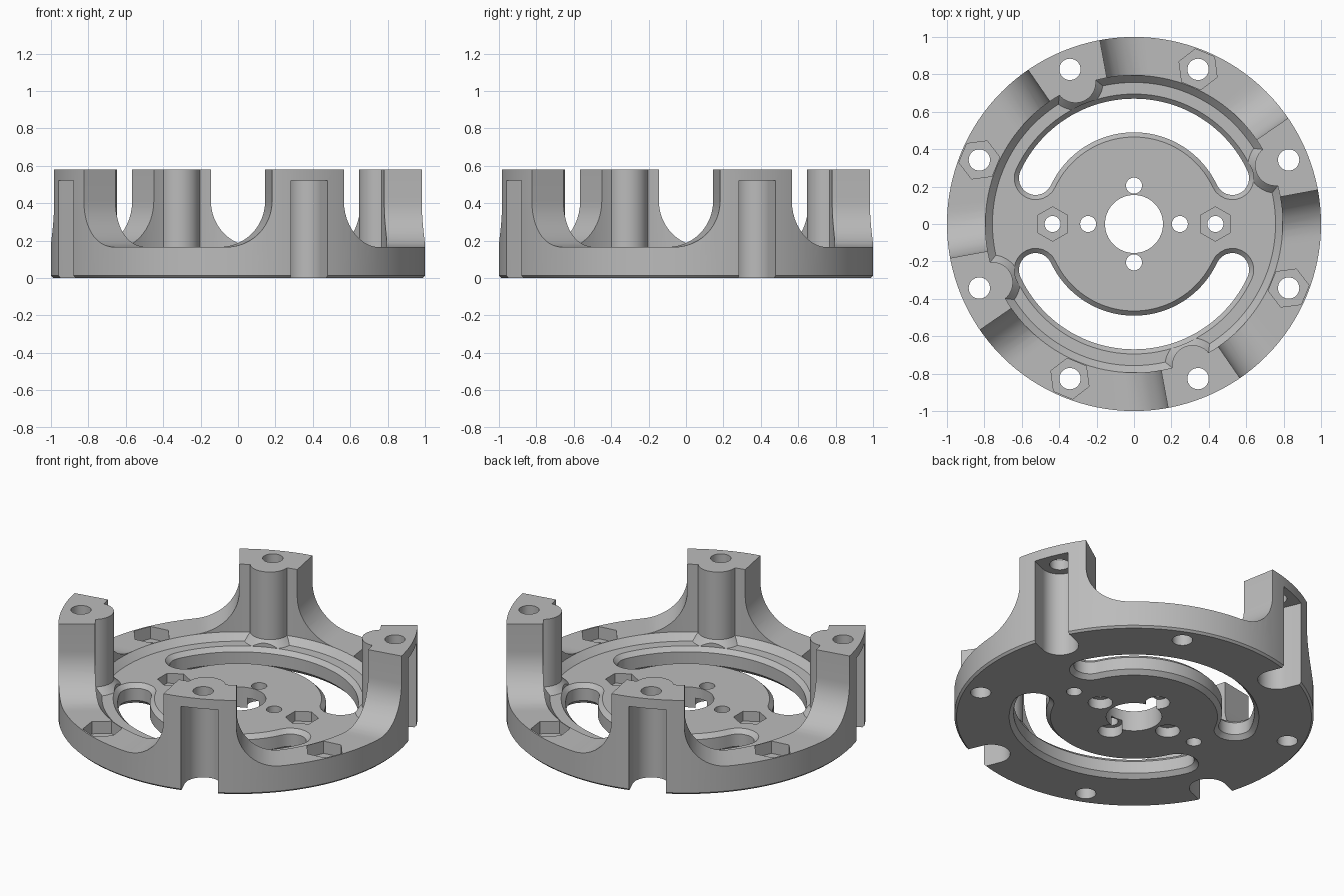
import bpy
import bmesh
from math import sin, cos, pi, radians
from mathutils import Vector, Matrix

cube = bpy.data.objects.get("Cube")
if cube:
    bpy.data.objects.remove(cube)

FLOOR, RIM, TOP = 0.125, 0.165, 0.58
HOLE_R = 0.895
POST_ANGLES = [radians(22.5 + 90 * k) for k in range(4)]
NUT_ANGLES = [radians(67.5 + 90 * k) for k in range(4)]


def circle(r, z, n=32, cx=0.0, cy=0.0, start=0.0):
    return [Vector((cx + r * cos(start + 2 * pi * i / n),
                    cy + r * sin(start + 2 * pi * i / n), z)) for i in range(n)]


def loft(bm, rings, turn=0.0):
    """Skin a stack of equal-length rings and cap both ends."""
    rot = Matrix.Rotation(turn, 3, 'Z')
    loops = [[bm.verts.new(rot @ p) for p in ring] for ring in rings]
    n = len(loops[0])
    for a, b in zip(loops, loops[1:]):
        for i in range(n):
            j = (i + 1) % n
            bm.faces.new((a[i], a[j], b[j], b[i]))
    bm.faces.new(loops[0][::-1])
    bm.faces.new(loops[-1])


def make(name, solids):
    """One object from (rings, turn) pairs."""
    bm = bmesh.new()
    for rings, turn in solids:
        loft(bm, rings, turn)
    bmesh.ops.recalc_face_normals(bm, faces=bm.faces)
    mesh = bpy.data.meshes.new(name)
    bm.to_mesh(mesh)
    bm.free()
    obj = bpy.data.objects.new(name, mesh)
    bpy.context.collection.objects.link(obj)
    return obj


def drill(r, x, y, z0, z1, n=32, start=0.0):
    return [circle(r, z, n, x, y, start) for z in (z0, z1)]


# Dished round body with a full-height outer wall
profile = [(0.988, 0), (1, 0.012), (1, TOP), (0.795, TOP), (0.795, RIM), (0.757, FLOOR)]
body = make("motor_mount", [([circle(r, z, 128) for r, z in profile], 0)])

# Rounded bosses on the inside of the posts, flared at the foot
boss = [circle(r, z, 48, 0.82) for r, z in
        ((0.148, 0.1), (0.148, FLOOR), (0.11, RIM), (0.11, TOP))]
bosses = make("post_bosses", [(boss, a) for a in POST_ANGLES])


# Valleys that leave four posts, filleted into the rim
def valley():
    fillet, half = 0.245, radians(33)
    steps = [(0, 0.9)]
    for i in range(13):
        t = pi / 2 * i / 12
        steps.append((fillet * (1 - cos(t)), RIM + fillet * (1 - sin(t))))
    rings = []
    for d, z in steps:
        ring = []
        for side, r in ((-1, 0.6), (-1, 1.5), (1, 1.5), (1, 0.6)):
            a = side * half
            ring.append(Vector((r * cos(a) + side * d * sin(a),
                                r * sin(a) - side * d * cos(a), z)))
        rings.append(ring)
    return rings


valleys = make("valley_cutter", [(valley(), a) for a in NUT_ANGLES])


# Bolt channels, open at the outside and underneath
def channel(z, r=0.105):
    arc = [Vector((HOLE_R + r * cos(t), r * sin(t), z))
           for t in (pi / 2 + pi * i / 24 for i in range(25))]
    return arc + [Vector((1.2, -r, z)), Vector((1.2, r, z))]


channels = make("channel_cutter", [([channel(-0.1), channel(0.52)], a) for a in POST_ANGLES])


# Curved slots, chamfered above and below
def slot(w, z, mid=0.58, half=radians(65)):
    pts = [(mid + w, -half + 2 * half * i / 48) for i in range(49)]
    ring = [Vector((r * cos(a), r * sin(a), z)) for r, a in pts]
    for end, lo, hi in ((half, 1, 12), (-half, 0, 13)):
        c = Vector((mid * cos(end), mid * sin(end), z))
        base = end if end > 0 else end + pi
        cap = [c + Vector((w * cos(base + pi * i / 12), w * sin(base + pi * i / 12), 0))
               for i in range(1, 12)]
        ring += cap
        if end > 0:
            ring += [Vector(((mid - w) * cos(a), (mid - w) * sin(a), z))
                     for _, a in reversed(pts)]
    return ring


slot_rings = [slot(w, z) for w, z in
              ((0.115, -0.1), (0.115, 0), (0.09, 0.025),
               (0.09, FLOOR - 0.025), (0.115, FLOOR), (0.115, 0.2))]
slots = make("slot_cutter", [(slot_rings, a) for a in (pi / 2, -pi / 2)])

# Screw holes in the rim and the hub, with the large centre bore
holes = [(drill(0.057, HOLE_R, 0, -0.2, 0.8), a) for a in POST_ANGLES + NUT_ANGLES]
holes.append((drill(0.155, 0, 0, -0.2, 0.8, 64), 0))
hub = [(0.245, 0), (-0.245, 0), (0, 0.205), (0, -0.205)]
holes += [(drill(0.043, x, y, -0.2, 0.8), 0) for x, y in hub + [(0.435, 0), (-0.435, 0)]]
hole_cutter = make("hole_cutter", holes)

# Recesses for screw heads under the hub
recesses = make("recess_cutter", [(drill(0.068, x, y, -0.1, 0.06), 0) for x, y in hub])

# Hexagonal nut pockets
pockets = [(drill(0.11, HOLE_R, 0, 0.09, 0.5, 6, pi / 6), a) for a in NUT_ANGLES]
pockets += [(drill(0.092, x, 0, 0.065, 0.4, 6, pi / 6), 0) for x in (0.435, -0.435)]
pocket_cutter = make("pocket_cutter", pockets)

# Combine everything into one solid
tools = [(valleys, 'DIFFERENCE'), (bosses, 'UNION')]
tools += [(c, 'DIFFERENCE') for c in (channels, slots, pocket_cutter, recesses, hole_cutter)]
for tool, operation in tools:
    mod = body.modifiers.new(tool.name, 'BOOLEAN')
    mod.operation = operation
    mod.solver = 'EXACT'
    mod.object = tool
    tool.hide_render = True
bpy.context.view_layer.update()
solid = bpy.data.meshes.new_from_object(body.evaluated_get(bpy.context.evaluated_depsgraph_get()))
body.modifiers.clear()
body.data = solid
for tool, _ in tools:
    bpy.data.objects.remove(tool)

# Plain grey finish
grey = bpy.data.materials.new("plain_grey")
grey.use_nodes = True
colour = (0.5, 0.5, 0.5, 1)
grey.diffuse_color = colour
grey.node_tree.nodes["Principled BSDF"].inputs["Base Color"].default_value = colour
body.data.materials.clear()
body.data.materials.append(grey)

bpy.ops.object.select_all(action='DESELECT')
body.select_set(True)
bpy.context.view_layer.objects.active = body
bpy.ops.object.shade_smooth_by_angle(angle=radians(30))
